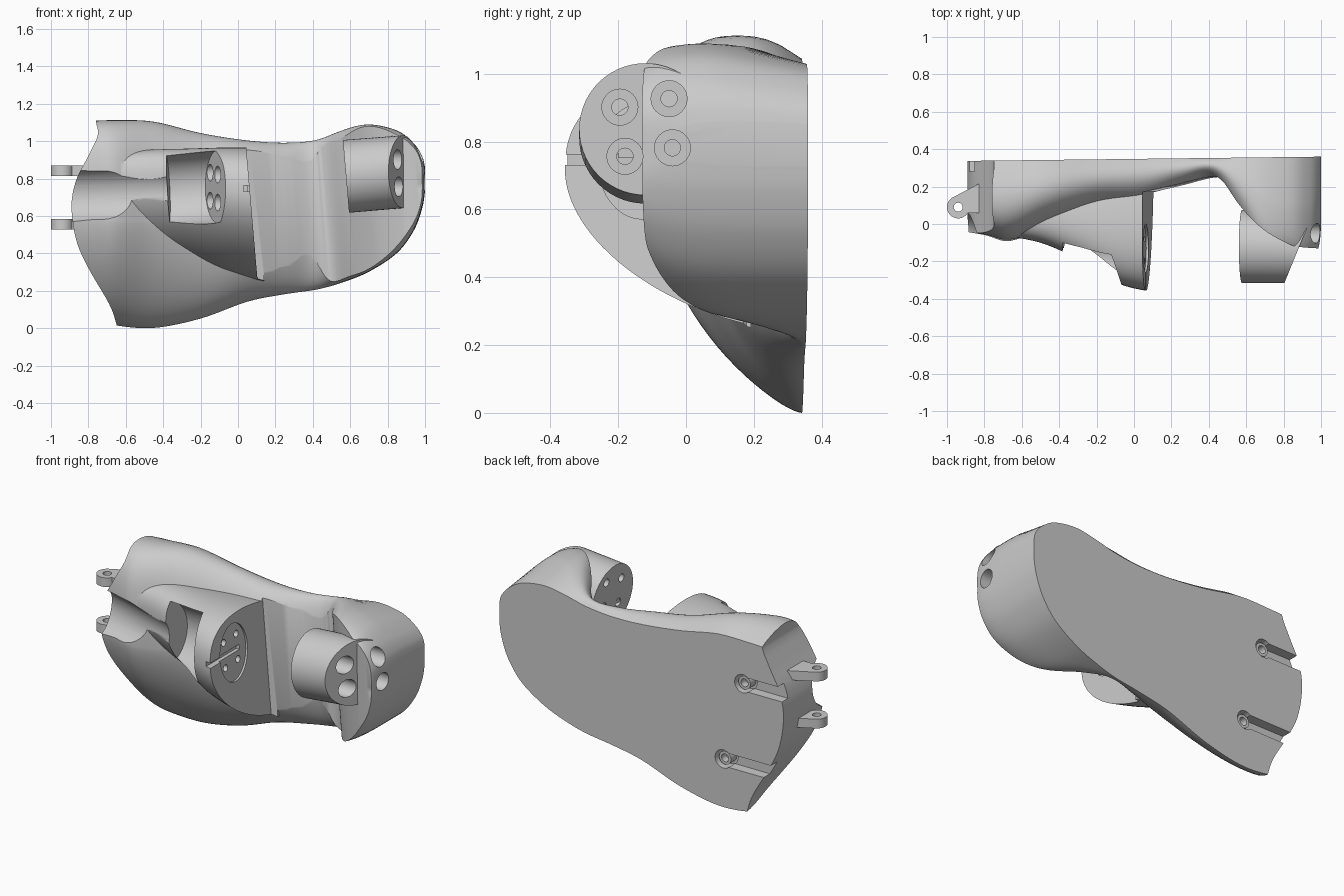
import bpy, bmesh, math
from mathutils import Vector, Matrix

if "Cube" in bpy.data.objects:
    bpy.data.objects.remove(bpy.data.objects["Cube"])


def catmull(pts, steps):
    # smooth path through tuples of any length
    out = []
    for i in range(len(pts) - 1):
        p0, p1, p2, p3 = (pts[max(i - 1, 0)], pts[i], pts[i + 1], pts[min(i + 2, len(pts) - 1)])
        for k in range(steps):
            t = k / steps
            out.append(tuple(0.5 * (2 * b + (c - a) * t + (2 * a - 5 * b + 4 * c - d) * t * t
                                    + (3 * b - a - 3 * c + d) * t ** 3)
                             for a, b, c, d in zip(p0, p1, p2, p3)))
    return out + [tuple(pts[-1])]


def finish(name, bm):
    bmesh.ops.recalc_face_normals(bm, faces=bm.faces)
    me = bpy.data.meshes.new(name)
    bm.to_mesh(me)
    bm.free()
    ob = bpy.data.objects.new(name, me)
    bpy.context.collection.objects.link(ob)
    return ob


def bridge(name, rings):
    bm = bmesh.new()
    vs = [[bm.verts.new(p) for p in r] for r in rings]
    n = len(vs[0])
    for a, b in zip(vs, vs[1:]):
        for i in range(n):
            bm.faces.new((a[i], a[(i + 1) % n], b[(i + 1) % n], b[i]))
    bm.faces.new(vs[0])
    bm.faces.new(vs[-1])
    return finish(name, bm)


def loft(name, stations, back, shift=0.0, flare=0.1, n=48, steps=6):
    # domed sections along x with a flat back
    rings = []
    for x, zb, zt, yf, nt, nb in catmull(stations, steps):
        mid, half, yb, ring = (zb + zt) / 2, (zt - zb) / 2, back + 0.012 * x, []
        for i in range(n + 1):
            a = math.pi * i / n
            c, s = math.cos(a), max(math.sin(a), 0)
            e = 2 / (nt if c > 0 else nb)
            d, w = s ** e, math.copysign(abs(c) ** e, c) * half
            if c > 0:
                w *= 1 - flare * (1 - d) ** 3
            ring.append((x, yb - d * (yb - yf), mid + w + shift * d))
        rings.append(ring)
    return bridge(name, rings)


def prism_z(name, pts, lo, hi, shear=0.0):
    return bridge(name, [[(x + shear * (z - 0.6), y, z) for x, y in pts] for z in (lo, hi)])


def prism_y(name, pts, lo, hi):
    return bridge(name, [[(x, y, z) for x, z in pts] for y in (lo, hi)])


def rod(name, p, q, r, seg=40):
    p, q = Vector(p), Vector(q)
    bm = bmesh.new()
    rot = (q - p).to_track_quat('Z', 'Y').to_matrix().to_4x4()
    bmesh.ops.create_cone(bm, cap_ends=True, segments=seg, radius1=r, radius2=r,
                          depth=(q - p).length, matrix=Matrix.Translation((p + q) / 2) @ rot)
    return finish(name, bm)


def boolean(ob, tools, op='DIFFERENCE'):
    for t in tools:
        m = ob.modifiers.new("cut", 'BOOLEAN')
        m.operation, m.object, m.solver = op, t, 'EXACT'
    bpy.context.view_layer.update()
    ev = ob.evaluated_get(bpy.context.evaluated_depsgraph_get())
    me = bpy.data.meshes.new_from_object(ev)
    ob.modifiers.clear()
    ob.data = me


def smooth(ob, deg=32):
    bpy.ops.object.select_all(action='DESELECT')
    ob.select_set(True)
    bpy.context.view_layer.objects.active = ob
    bpy.ops.object.shade_smooth_by_angle(angle=math.radians(deg))


# main shell: x, bottom, top, front y, upper and lower squareness
body = loft("body_shell", [
    (-1.0, .10, 1.115, -.03, 4, 1.6), (-.8, .06, 1.125, -.06, 4, 1.55),
    (-.66, .015, 1.135, -.09, 3.6, 1.5), (-.45, 0, 1.135, -.01, 3, 1.5),
    (-.2, .05, 1.08, .06, 2.5, 1.7), (.05, .14, 1.04, .08, 2.3, 1.9),
    (.25, .18, 1.03, .16, 2.1, 2), (.42, .205, 1.045, .215, 2.1, 2),
    (.55, .24, 1.075, .04, 3.2, 2.8), (.7, .30, 1.095, -.15, 6, 4.5),
    (.85, .40, 1.06, -.17, 7, 5), (.94, .52, .99, -.17, 7, 5),
    (.985, .64, .92, -.13, 5, 5), (1.0, .73, .86, -.03, 4, 4)], .348, flare=.17)

# raised holder hill on the left half
hill = loft("holder_hill", [
    (-.72, .46, .88, -.06, 2.4, 2), (-.5, .43, .91, -.1, 2.4, 2),
    (-.3, .38, .92, -.19, 2.4, 2), (-.08, .30, .93, -.32, 2.4, 2),
    (.14, .25, .93, -.37, 2.4, 2)], .19, shift=.12, flare=0)
boolean(body, [hill], 'UNION')

# sweeping gap between the holder and the right end
curve = catmull([(.075, .17), (.25, .21), (.42, .25), (.5, .235), (.6, .1),
                 (.72, -.02), (.85, -.1), (.94, -.125), (1.2, -.14)], 6)
gap = prism_z("gap_cutter", curve + [(1.2, -.7), (.075, -.7)], -.3, 1.5, -.085)

# curved left end
edge = catmull([(-.62, -.1), (-.65, .02), (-.69, .13), (-.8, .32), (-.865, .47), (-.89, .65),
                (-.865, .79), (-.8, .92), (-.75, 1.03), (-.76, 1.11), (-.77, 1.25)], 5)
end_cut = prism_y("end_cutter", edge + [(-1.3, 1.25), (-1.3, -.1)], -.8, .8)

# two troughs: a large one ending at a tilted screw face, a smaller one to the left
big = rod("big_trough", (-.38, -.16, .735), (.1, -.2, .755), .195, 48)
for v in big.data.vertices:
    if v.co.x > -.1:
        v.co.x = -.17 - .34 * (v.co.y + .02)
small = rod("small_trough", (-1.1, -.03, .70), (-.2, -.34, .73), .15, 48)
cutters = [gap, end_cut, big, small]

# countersunk screw holes in the holder
for y, z in ((-.08, .68), (-.08, .83), (-.2, .67), (-.2, .82)):
    cutters += [rod("holder_bore", (-.3, y, z), (-.07, y, z), .045, 24),
                rod("holder_hole", (-.3, y, z), (.2, y, z), .02, 16)]

# oval recess and slot on the gap side of the holder
oval = [(-.13 + .13 * math.cos(a * math.pi / 20), .74 + .17 * math.sin(a * math.pi / 20))
        for a in range(40)]
cutters.append(bridge("oval_recess", [[(x - .085 * (z - .6), y, z) for y, z in oval]
                                      for x in (.063, .13)]))
cutters.append(prism_y("recess_slot", [(.03, .73), (.12, .73), (.12, .76), (.03, .76)], -.5, -.06))

# back slots with round bores
slots = ((-.49, .29), (-.62, .78))
for x, z in slots:
    cutters.append(prism_y("slot_cutter", [(-1.2, z - .042), (x, z - .042),
                                           (x, z + .042), (-1.2, z + .042)], .28, .6))
    cutters.append(rod("slot_bore", (x, .27, z), (x, .6, z), .055, 32))

# screw holes in the right end
end_holes = []
for y, z in ((-.05, .925), (-.04, .78), (-.195, .9), (-.18, .755)):
    end_holes += [rod("end_bore", (.74 if y < -.1 else .89, y, z), (1.2, y, z), .053, 32),
                  rod("end_hole", (.5, y, z), (1.2, y, z), .024, 20)]
boolean(body, cutters)
boolean(body, end_holes)

# right cylindrical post with slanted end
post = rod("clamp_post", (.58, -.12, .81), (.9, -.12, .835), .195, 56)
for v in post.data.vertices:
    v.co.x = .88 + .41 * (v.co.y + .13) if v.co.x > .7 else .595 - .085 * (v.co.z - .6)
boolean(post, end_holes)

# small locating key on the post
key = prism_y("post_key", [(.585, .75), (.61, .75), (.61, .84), (.585, .84)], -.2, .02)

# hinge lugs on the left end
parts = [body, post, key]
for i, z in enumerate((.555, .84)):
    ring = [(-.94 + .06 * math.cos(math.radians(a)), .09 + .06 * math.sin(math.radians(a)))
            for a in range(120, 331, 10)]
    lug = prism_z(f"hinge_lug_{i + 1}", ring + [(-.8, .06), (-.76, .22), (-.82, .22)],
                  z - .028, z + .028)
    hole = rod("lug_hole", (-.94, .09, z - .1), (-.94, .09, z + .1), .024, 20)
    boolean(lug, [hole])
    parts.append(lug)
    cutters.append(hole)

# screws at the ends of the back slots
for i, (x, z) in enumerate(slots):
    screw = rod(f"slot_screw_{i + 1}", (x, .25, z), (x, .325, z), .04, 28)
    socket = rod("screw_socket", (x, .28, z), (x, .4, z), .024, 20)
    boolean(screw, [socket])
    parts.append(screw)
    cutters.append(socket)

for ob in cutters + end_holes + [hill]:
    bpy.data.objects.remove(ob)
for ob in parts:
    smooth(ob)

# stand on the ground
low = min(v.co.z for v in body.data.vertices)
for ob in parts:
    ob.location.z = -low
